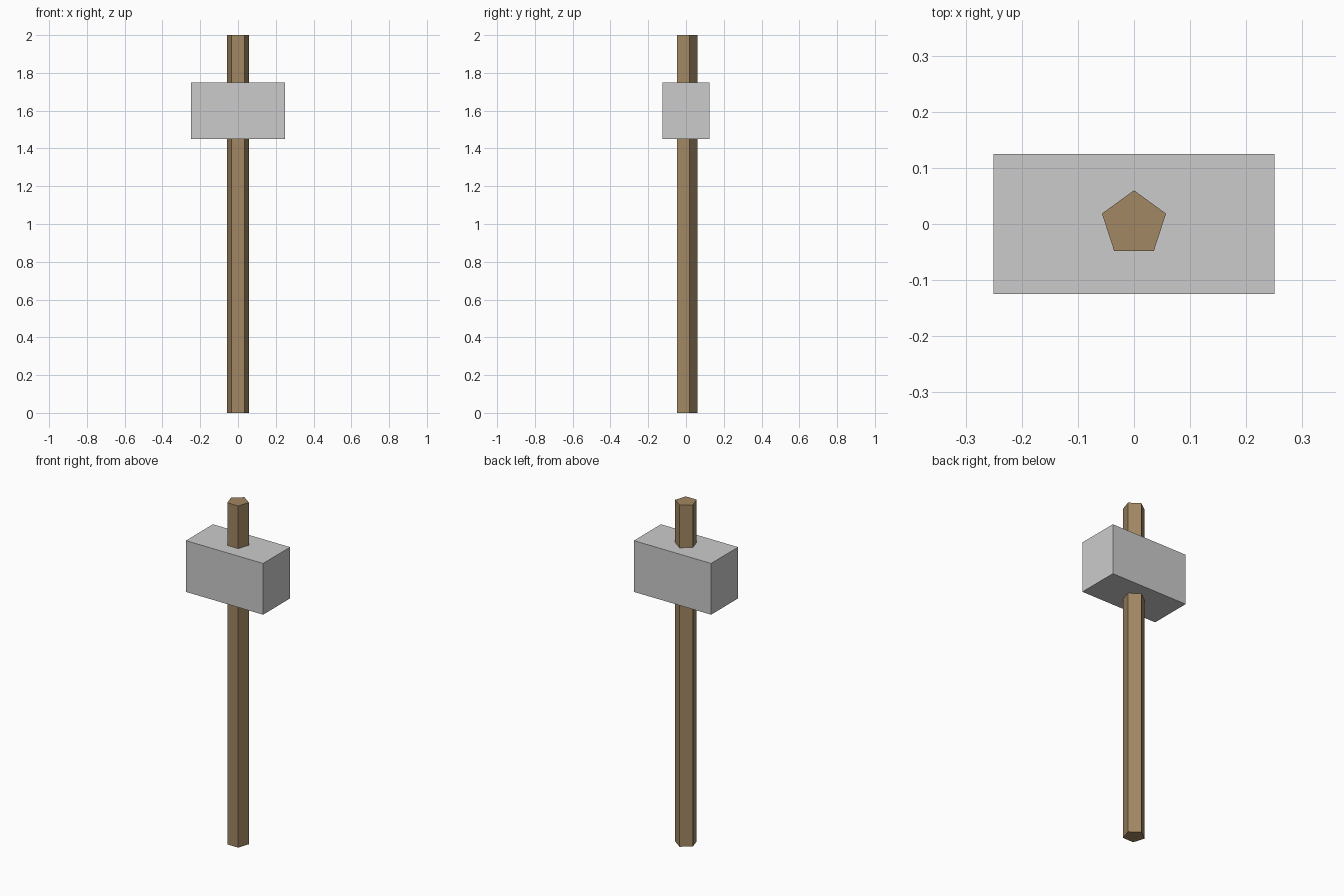
import bpy, bmesh, math

if "Cube" in bpy.data.objects:
    bpy.data.objects.remove(bpy.data.objects["Cube"])


def prism(name, profile, z0, z1):
    """Extrude a counter-clockwise xy profile from z0 to z1."""
    bm = bmesh.new()
    base = bm.faces.new([bm.verts.new((x, y, z0)) for x, y in profile])
    top = bmesh.ops.extrude_face_region(bm, geom=[base], use_keep_orig=True)
    verts = [g for g in top["geom"] if isinstance(g, bmesh.types.BMVert)]
    bmesh.ops.translate(bm, verts=verts, vec=(0, 0, z1 - z0))
    bmesh.ops.recalc_face_normals(bm, faces=bm.faces)
    mesh = bpy.data.meshes.new(name)
    bm.to_mesh(mesh)
    bm.free()
    obj = bpy.data.objects.new(name, mesh)
    bpy.context.collection.objects.link(obj)
    return obj


# five-sided wooden handle, one corner pointing to the back
angles = [math.radians(90 + 72 * i) for i in range(5)]
handle = prism("handle", [(0.06 * math.cos(a), 0.06 * math.sin(a)) for a in angles], 0, 2)
wood = bpy.data.materials.new("wood")
wood.diffuse_color = (0.36, 0.245, 0.125, 1)
wood.use_nodes = True
wood.node_tree.nodes["Principled BSDF"].inputs["Base Color"].default_value = wood.diffuse_color
handle.data.materials.append(wood)

# block-shaped hammer head
prism("hammer_head", [(-0.25, -0.125), (0.25, -0.125), (0.25, 0.125), (-0.25, 0.125)], 1.45, 1.75)
